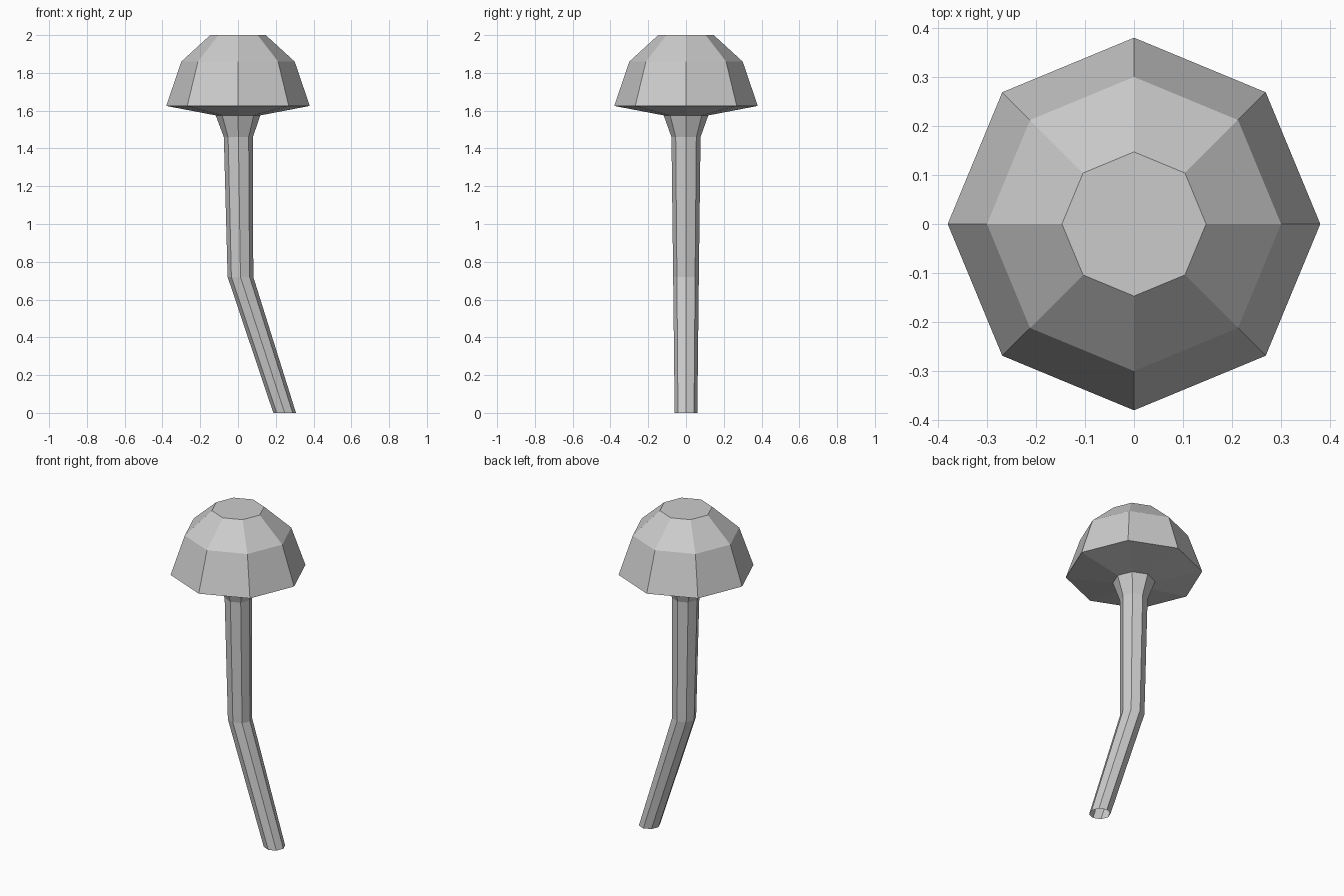
import bpy, bmesh, math

if "Cube" in bpy.data.objects:
    bpy.data.objects.remove(bpy.data.objects["Cube"])

SIDES = 8

grey = bpy.data.materials.new("light_grey")
grey.diffuse_color = (0.6, 0.6, 0.6, 1)
grey.use_nodes = True
grey.node_tree.nodes["Principled BSDF"].inputs["Base Color"].default_value = grey.diffuse_color


def loft(name, rings, close_top=False):
    """Skin octagonal rings given as (centre x, z, radius), bottom to top."""
    bm = bmesh.new()
    loops = []
    for cx, z, r in rings:
        loops.append([bm.verts.new((cx + r * math.cos(math.tau * i / SIDES),
                                    r * math.sin(math.tau * i / SIDES), z))
                      for i in range(SIDES)])
    for a, b in zip(loops, loops[1:]):
        for i in range(SIDES):
            j = (i + 1) % SIDES
            bm.faces.new((a[i], a[j], b[j], b[i]))
    if close_top:
        bm.faces.new(loops[-1])
    mesh = bpy.data.meshes.new(name)
    bm.to_mesh(mesh)
    bm.free()
    mesh.materials.append(grey)
    obj = bpy.data.objects.new(name, mesh)
    bpy.context.collection.objects.link(obj)
    return obj


# Bent stem, open at the foot, flaring out under the cap
loft("stem", [(0.247, 0, 0.06), (0.013, 0.72, 0.068),
              (0.002, 1.46, 0.077), (0, 1.575, 0.118)])

# Domed cap with a shallow underside and flat top
loft("cap", [(0, 1.575, 0.118), (0, 1.625, 0.38),
             (0, 1.86, 0.30), (0, 2.0, 0.147)], close_top=True)
